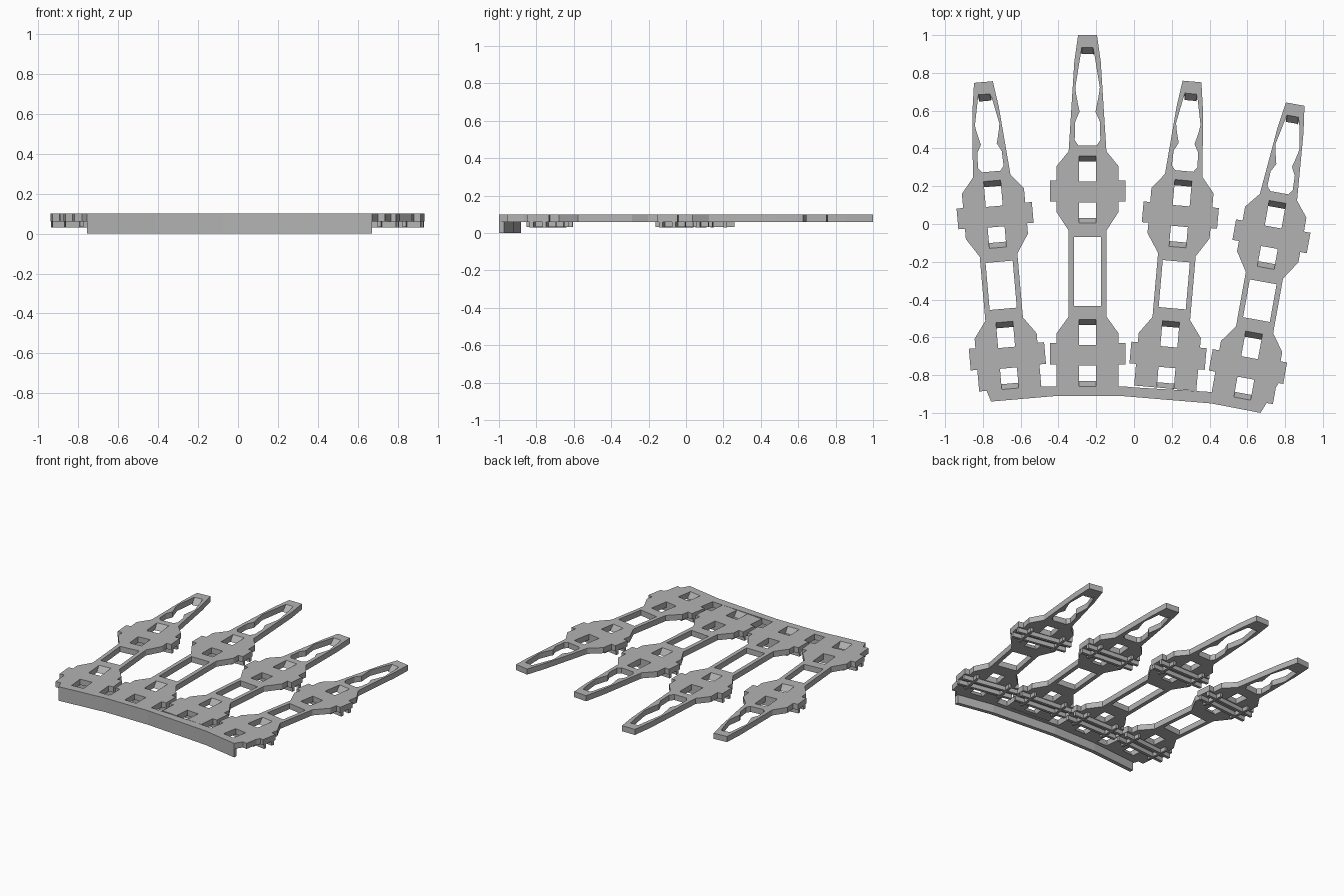
import bpy, bmesh
from math import radians
from mathutils import Matrix, Vector

if "Cube" in bpy.data.objects:
    bpy.data.objects.remove(bpy.data.objects["Cube"])

grey = bpy.data.materials.new("plain_grey")
grey.use_nodes = True
grey.diffuse_color = (0.45, 0.45, 0.45, 1)
grey.node_tree.nodes["Principled BSDF"].inputs["Base Color"].default_value = (0.45, 0.45, 0.45, 1)

LOW, TOP, LUG = 0.06, 0.10, 0.03


def add_prism(bm, lower, upper, z0, z1, frame=Matrix()):
    """Closed solid between two matching outlines."""
    a = [bm.verts.new(frame @ Vector((x, y, z0))) for x, y in lower]
    b = [bm.verts.new(frame @ Vector((x, y, z1))) for x, y in upper]
    n = len(a)
    bm.faces.new(a)
    bm.faces.new(b)
    for i in range(n):
        j = (i + 1) % n
        bm.faces.new((a[i], a[j], b[j], b[i]))


def finish(name, bm):
    bmesh.ops.recalc_face_normals(bm, faces=bm.faces[:])
    mesh = bpy.data.meshes.new(name)
    bm.to_mesh(mesh)
    bm.free()
    mesh.materials.append(grey)
    ob = bpy.data.objects.new(name, mesh)
    bpy.context.scene.collection.objects.link(ob)
    return ob


def combine(target, other, operation):
    mod = target.modifiers.new("join", 'BOOLEAN')
    mod.operation, mod.solver, mod.object = operation, 'EXACT', other
    bpy.context.view_layer.objects.active = target
    bpy.ops.object.modifier_apply(modifier=mod.name)
    bpy.data.objects.remove(other)


def mirrored(half):
    """Outline from (half width, y) pairs running upward."""
    return [(w, y) for w, y in half] + [(-w, y) for w, y in reversed(half)]


def rect(w, y0, y1):
    return [(-w, y0), (w, y0), (w, y1), (-w, y1)]


def cut_hole(frame, w, y0, y1, slope0=0, slope1=0):
    """Rectangular hole whose ends may lean inward toward the underside."""
    k = 0.25                       # carry the slope past both plate faces
    bm = bmesh.new()
    add_prism(bm, rect(w, y0 + slope0 * (1 + k), y1 - slope1 * (1 + k)),
              rect(w, y0 - slope0 * k, y1 + slope1 * k),
              LOW - 0.01, TOP + 0.01, frame)
    combine(plate, finish("hole_cutter", bm), 'DIFFERENCE')


# Palm strip
edge = [(-0.757, -0.94), (-0.407, -0.91), (-0.074, -0.91), (0.41, -0.95), (0.67, -1.0)]
strip = edge + [(0.785, -0.81), (0.42, -0.89), (0.34, -0.885), (0, -0.865),
                (-0.05, -0.86), (-0.49, -0.86), (-0.82, -0.785)]
bm = bmesh.new()
add_prism(bm, strip, strip, LOW, TOP)
plate = finish("finger_plate", bm)

# Fingers: base x, base y, lean, shaft length, tip length
fingers = {
    "ring": (-0.67, -0.703, 5, 0.75, 0.71),
    "middle": (-0.246, -0.69, 0, 0.865, 0.825),
    "index": (0.18, -0.70, -5, 0.75, 0.71),
    "little": (0.603, -0.757, -10.2, 0.703, 0.711),
}
tip_profile = [(0.048, 0.24), (0.068, 0.27), (0.065, 0.367), (0.042, 0.42),
               (0.05, 0.457), (0.06, 0.51), (0.065, 0.547), (0.036, 0.725)]
frames = {}
for name, (x, y, lean, shaft, tip) in fingers.items():
    frames[name] = Matrix.Translation((x, y, 0)) @ Matrix.Rotation(radians(lean), 4, 'Z')
    c = shaft
    half = [(0.165, -0.17), (0.165, -0.055), (0.2, -0.055), (0.2, 0.06), (0.165, 0.06),
            (0.165, 0.11), (0.1, 0.2), (0.1, c - 0.21), (0.165, c - 0.11),
            (0.165, c - 0.055), (0.2, c - 0.055), (0.2, c + 0.055), (0.165, c + 0.055),
            (0.165, c + 0.13), (0.1, c + 0.21), (0.07, c + tip - 0.14), (0.05, c + tip)]
    bm = bmesh.new()
    add_prism(bm, mirrored(half), mirrored(half), LOW, TOP, frames[name])
    combine(plate, finish(name + "_finger", bm), 'UNION')

# Openings in every finger
for name, (x, y, lean, shaft, tip) in fingers.items():
    f = frames[name]
    for c in (0, shaft):
        cut_hole(f, 0.045, c + 0.05, c + 0.185, slope1=0.03)
        cut_hole(f, 0.045, c - 0.17, c - 0.06, slope0=0.028)
    cut_hole(f, 0.072, 0.255, shaft - 0.245)
    # Wavy fingertip opening with a leaning far end
    s = (tip - 0.21) / 0.615
    base = [(w, shaft + 0.21 + (v - 0.21) * s) for w, v in tip_profile]
    end = shaft + tip
    bm = bmesh.new()
    add_prism(bm, mirrored(base + [(0.031, end - 0.11)]),
              mirrored(base + [(0.029, end - 0.056)]), LOW - 0.01, TOP + 0.01, f)
    combine(plate, finish("tip_cutter", bm), 'DIFFERENCE')

# Front wall under the palm edge
wall = edge + [(x, y + 0.027) for x, y in reversed(edge)]
bm = bmesh.new()
add_prism(bm, wall, wall, 0, TOP - 0.002)
finish("front_wall", bm)

# Cross rails and short ribs beneath each knuckle
for name, (x, y, lean, shaft, tip) in fingers.items():
    for part, c in (("lower", 0), ("upper", shaft)):
        bm = bmesh.new()
        for v in (-0.035, 0.035):
            r = rect(0.198, c + v - 0.01, c + v + 0.01)
            add_prism(bm, r, r, LUG, LOW + 0.005, frames[name])
        for u in (-0.12, 0.12):
            r = [(px + u, py) for px, py in rect(0.009, c - 0.075, c + 0.085)]
            add_prism(bm, r, r, LUG + 0.002, LOW + 0.005, frames[name])
        finish(f"{name}_{part}_rails", bm)
